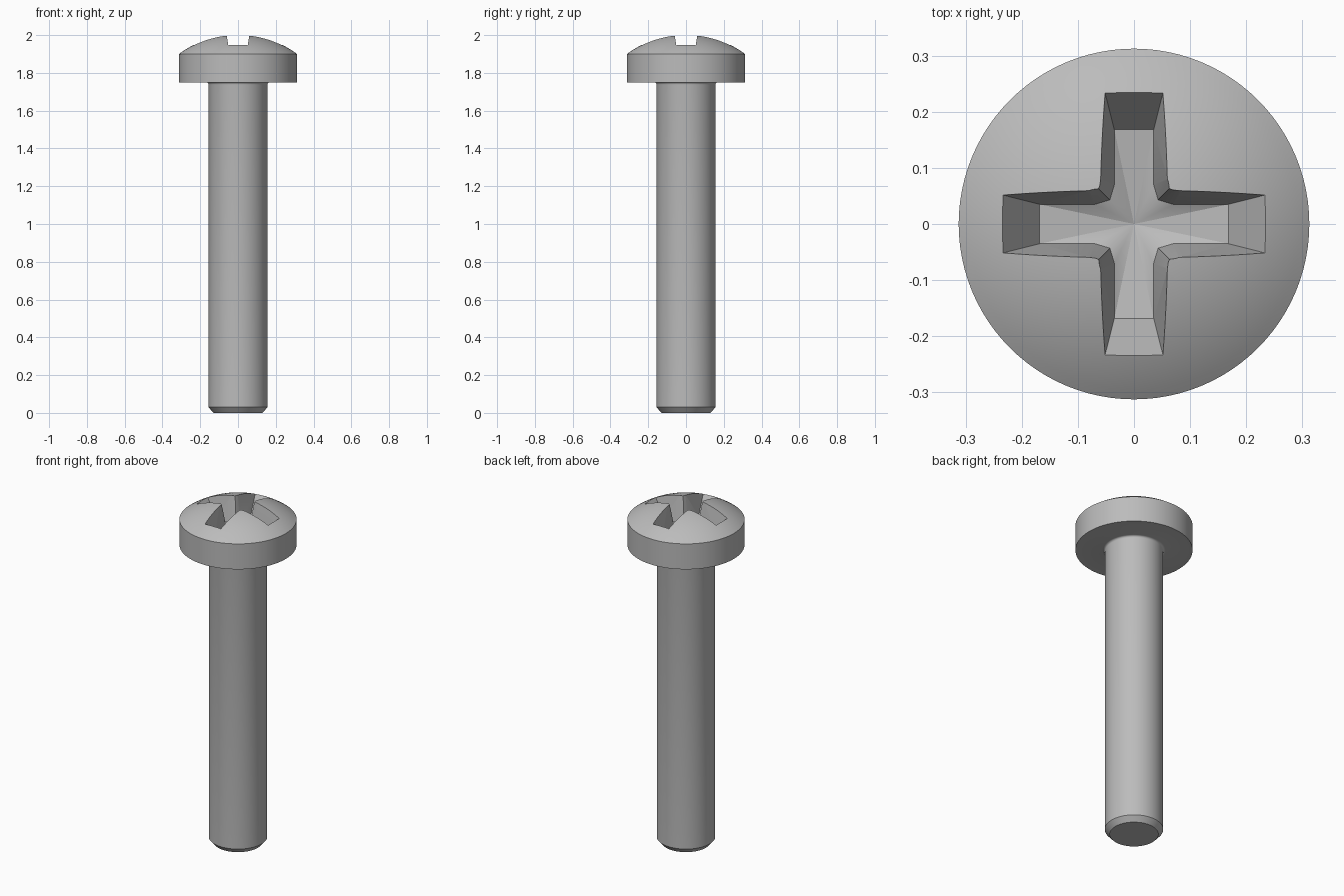
import bpy, bmesh, math

cube = bpy.data.objects.get("Cube")
if cube:
    bpy.data.objects.remove(cube, do_unlink=True)

steel = bpy.data.materials.new("grey steel")
steel.use_nodes = True
GREY = (0.5, 0.5, 0.5, 1)
steel.diffuse_color = GREY
steel.node_tree.nodes["Principled BSDF"].inputs["Base Color"].default_value = GREY


def make_object(name, bm):
    bmesh.ops.recalc_face_normals(bm, faces=bm.faces)
    mesh = bpy.data.meshes.new(name)
    bm.to_mesh(mesh)
    bm.free()
    mesh.materials.append(steel)
    obj = bpy.data.objects.new(name, mesh)
    bpy.context.collection.objects.link(obj)
    return obj


# Screw profile: chamfered tip, shank, neck fillet, flat-sided head and dome
SHANK, HEAD, RIM, TOP, FILLET = 0.156, 0.3125, 1.9, 2.004, 0.012
profile = [(0, 0), (0.13, 0), (SHANK, 0.03)]
for i in range(5):
    a = math.radians(22.5 * i)
    profile.append((SHANK + FILLET * (1 - math.cos(a)),
                    1.75 - FILLET * (1 - math.sin(a))))
profile.append((HEAD, 1.75))
rise = TOP - RIM
radius = (HEAD ** 2 + rise ** 2) / (2 * rise)
sweep = math.asin(HEAD / radius)
for i in range(17):
    a = sweep * (1 - i / 16)
    profile.append((radius * math.sin(a), TOP - radius * (1 - math.cos(a))))

bm = bmesh.new()
verts = [bm.verts.new((r, 0, z)) for r, z in profile]
edges = [bm.edges.new(pair) for pair in zip(verts, verts[1:])]
bmesh.ops.spin(bm, geom=verts + edges, cent=(0, 0, 0), axis=(0, 0, 1),
               angle=math.tau, steps=96, use_merge=True)
bmesh.ops.remove_doubles(bm, verts=bm.verts, dist=0.0002)
screw = make_object("screw", bm)


# Tapered cross cutter with ridged inner corners and a dished floor
def cross_ring(bm, z, end, width, inner, ridge):
    quarter = [(end, width), (inner, width), (ridge, ridge),
               (width, inner), (width, end)]
    ring = []
    for q in range(4):
        c, s = round(math.cos(q * math.pi / 2)), round(math.sin(q * math.pi / 2))
        ring += [bm.verts.new((x * c - y * s, x * s + y * c, z)) for x, y in quarter]
    return ring


bm = bmesh.new()
low = cross_ring(bm, 1.845, 0.168, 0.035, 0.07, 0.043)
high = cross_ring(bm, 2.05, 0.300, 0.0685, 0.085, 0.07)
tip = bm.verts.new((0, 0, 1.825))
for i in range(len(low)):
    j = (i + 1) % len(low)
    bm.faces.new((low[i], low[j], high[j], high[i]))
    bm.faces.new((low[j], low[i], tip))
bm.faces.new(high)
cutter = make_object("recess_cutter", bm)
cutter.hide_render = True

# Cut the recess and bake it into the screw
cut = screw.modifiers.new("cross recess", 'BOOLEAN')
cut.operation = 'DIFFERENCE'
cut.solver = 'EXACT'
cut.object = cutter
bpy.ops.object.select_all(action='DESELECT')
screw.select_set(True)
bpy.context.view_layer.objects.active = screw
bpy.ops.object.modifier_apply(modifier=cut.name)
bpy.data.objects.remove(cutter, do_unlink=True)
bpy.ops.object.shade_smooth_by_angle(angle=math.radians(25))
